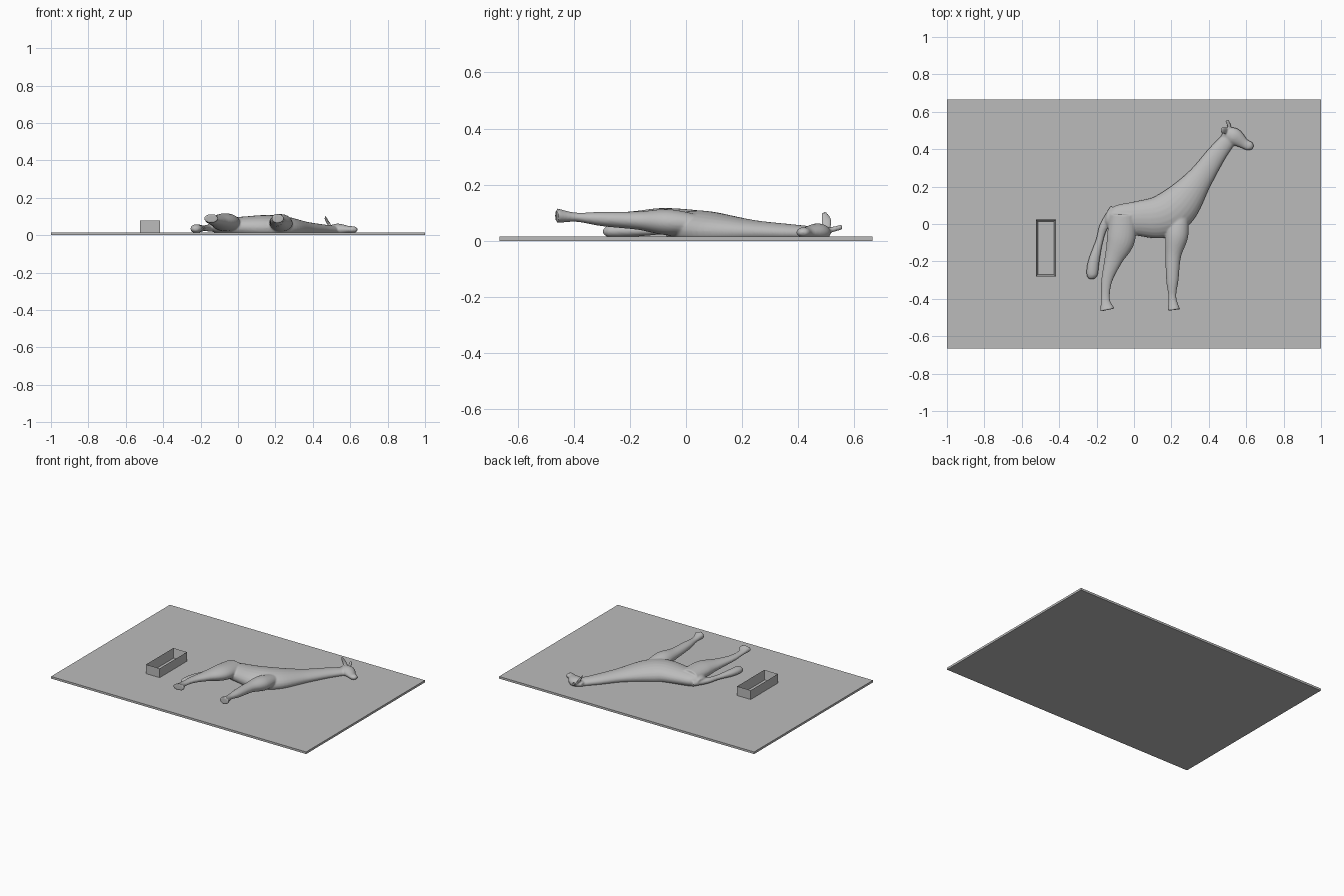
import bpy, bmesh, math
from mathutils import Vector

cube = bpy.data.objects.get("Cube")
if cube:
    bpy.data.objects.remove(cube)

grey = bpy.data.materials.new("plain grey")
grey.use_nodes = True
grey.diffuse_color = (0.5, 0.5, 0.5, 1)
grey.node_tree.nodes["Principled BSDF"].inputs["Base Color"].default_value = grey.diffuse_color

UNIT = 0.01  # limb nodes are given in hundredths


def add_object(name, bm):
    bmesh.ops.recalc_face_normals(bm, faces=bm.faces)
    mesh = bpy.data.meshes.new(name)
    bm.to_mesh(mesh)
    bm.free()
    mesh.materials.append(grey)
    obj = bpy.data.objects.new(name, mesh)
    bpy.context.collection.objects.link(obj)
    return obj


def box(bm, low, high):
    low, high = Vector(low), Vector(high)
    for v in bmesh.ops.create_cube(bm, size=1)["verts"]:
        v.co = (low + high) / 2 + v.co * (high - low)


def spline(nodes, steps=8):
    """Smooth path through nodes of x, y, half width."""
    nodes = [Vector(n) for n in nodes]
    padded = [nodes[0]] + nodes + [nodes[-1]]
    path = []
    for a, b, c, d in zip(padded, padded[1:], padded[2:], padded[3:]):
        for s in range(steps):
            t = s / steps
            bend = 2 * a - 5 * b + 4 * c - d + t * (3 * b - a - 3 * c + d)
            path.append(b + t * (c - a + t * bend) / 2)
    return path + [nodes[-1]]


def limb(bm, nodes, z_start, z_end, flatness, sides=24):
    """Elliptical tube along a path that rises evenly, closed at both ends."""
    path = spline(nodes)
    last = len(path) - 1
    rings = []
    for i, p in enumerate(path):
        centre = Vector((p.x, p.y, z_start + (z_end - z_start) * i / last))
        along = path[min(i + 1, last)] - path[max(i - 1, 0)]
        across = Vector((-along.y, along.x, 0)).normalized() * p.z
        up = Vector((0, 0, p.z * flatness))
        angles = [math.tau * k / sides for k in range(sides)]
        rings.append([bm.verts.new((centre + across * math.cos(a) + up * math.sin(a)) * UNIT)
                      for a in angles])
    for r, s in zip(rings, rings[1:]):
        for k in range(sides):
            j = (k + 1) % sides
            bm.faces.new((r[k], r[j], s[j], s[k]))
    bm.faces.new(rings[0][::-1])
    bm.faces.new(rings[-1])


# Base plate
bm = bmesh.new()
box(bm, (-1, -0.665, 0), (1, 0.665, 0.015))
add_object("base_plate", bm)

# Open tray: inset the top face and push it down to the plate
bm = bmesh.new()
box(bm, (-0.525, -0.28, 0.01), (-0.418, 0.025, 0.08))
bm.normal_update()
top = max(bm.faces, key=lambda f: f.calc_center_median().z)
bmesh.ops.inset_region(bm, faces=[top], thickness=0.015)
for v in top.verts:
    v.co.z = 0.016
add_object("tray", bm)

# Animal lying on its side: torso and neck, then head, horn, ear and limbs
bm = bmesh.new()
limb(bm, [(-15, 4, 3), (-10, 3, 7), (3, 3, 9.5), (15, 4, 11.5), (24, 10, 11),
          (35, 24, 7), (44, 37, 5.2), (52, 47, 4)], 5, 2.5, 0.6)
limb(bm, [(47, 48, 2), (53, 47, 4.6), (59, 43, 2.8), (62, 41.5, 2.5), (63.5, 40.5, 1)], 3, 3, 0.7)
limb(bm, [(51, 48, 1.2), (51, 52, 1), (49.7, 55.5, 1)], 3, 5, 1)
limb(bm, [(50, 50, 1.4), (48, 50, 2), (46.5, 49.5, 1.3)], 4, 9.8, 0.7)
front_leg = [(25, 5, 4), (23, -6, 6), (21, -17, 4.2), (20.5, -30, 3.3),
             (20.5, -39, 2.1), (21.3, -46, 3.4)]
limb(bm, front_leg, 6, 9, 0.78)
hind_leg = [(-6, 5, 7), (-7, -8, 7.6), (-11, -19, 4.9), (-14.5, -30, 3),
            (-15.3, -40, 2.4), (-14.3, -46, 4)]
limb(bm, hind_leg, 6.5, 9, 0.62)
tail = [(-10, 8, 3), (-16, -1, 2.4), (-18.5, -9, 2), (-21.5, -20, 3),
        (-22.4, -27, 3), (-22.3, -29.5, 1.2)]
limb(bm, tail, 4, 3.3, 0.75)
animal = add_object("lying_giraffe", bm)

# Fuse the parts into one skin and soften the joints
fuse = animal.modifiers.new("fuse", 'REMESH')
fuse.mode = 'VOXEL'
fuse.voxel_size = 0.005
soften = animal.modifiers.new("soften", 'SMOOTH')
soften.iterations = 5
depsgraph = bpy.context.evaluated_depsgraph_get()
skin = bpy.data.meshes.new_from_object(animal.evaluated_get(depsgraph))
animal.modifiers.clear()

# Trim the underside flat inside the plate
bm = bmesh.new()
bm.from_mesh(skin)
bpy.data.meshes.remove(skin)
cut = bmesh.ops.bisect_plane(bm, geom=bm.verts[:] + bm.edges[:] + bm.faces[:],
                             plane_co=(0, 0, 0.01), plane_no=(0, 0, 1), clear_inner=True)
rim = [e for e in cut["geom_cut"] if isinstance(e, bmesh.types.BMEdge)]
bmesh.ops.holes_fill(bm, edges=rim)
for f in bm.faces:
    f.smooth = True
bm.to_mesh(animal.data)
bm.free()
